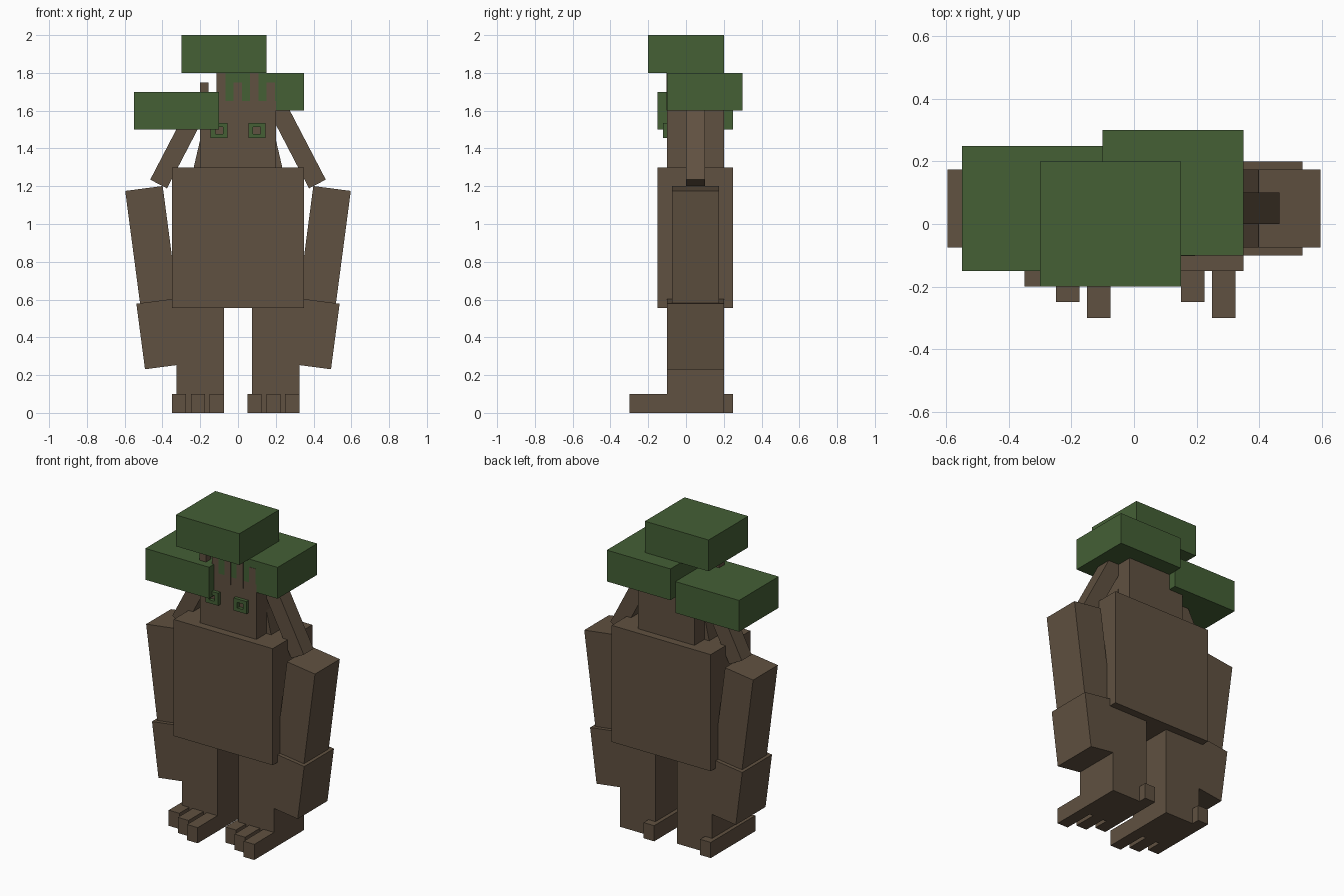
import bpy
import bmesh
from math import radians, sin, cos
from mathutils import Vector

cube = bpy.data.objects.get("Cube")
if cube:
    bpy.data.objects.remove(cube, do_unlink=True)


def make_material(name, rgb):
    mat = bpy.data.materials.new(name)
    mat.use_nodes = True
    color = (*rgb, 1.0)
    mat.diffuse_color = color
    mat.node_tree.nodes["Principled BSDF"].inputs["Base Color"].default_value = color
    return mat


BARK = make_material("bark_brown", (0.117, 0.082, 0.052))
LEAF = make_material("leaf_green", (0.058, 0.115, 0.036))


def box(name, x, y, z, mat=BARK):
    """Box spanning the given (low, high) ranges."""
    bm = bmesh.new()
    bmesh.ops.create_cube(bm, size=1)
    for v in bm.verts:
        v.co = Vector([lo + (c + 0.5) * (hi - lo) for c, (lo, hi) in zip(v.co, (x, y, z))])
    mesh = bpy.data.meshes.new(name)
    bm.to_mesh(mesh)
    bm.free()
    mesh.materials.append(mat)
    obj = bpy.data.objects.new(name, mesh)
    bpy.context.collection.objects.link(obj)
    return obj


def tilted_pair(name, corner, width, length, y, degrees):
    """Mirrored limbs hung from their top outer corner, tilted inward."""
    for side, label in ((1, "left"), (-1, "right")):
        x = sorted((0, -side * width))
        limb = box(f"{label}_{name}", x, y, (-length, 0))
        limb.location = (side * corner[0], 0, corner[1])
        limb.rotation_euler.y = side * radians(degrees)


# Trunk body and head
box("body", (-0.35, 0.35), (-0.15, 0.25), (0.555, 1.3))
box("head", (-0.2, 0.2), (-0.1, 0.2), (1.3, 1.65))

# Jagged splinters along the brow
for i in range(5):
    x = -0.2 + i * 0.0875
    box(f"splinter_{i + 1}", (x, x + 0.045), (-0.102, -0.05), (1.6, 1.8 if i % 2 else 1.75))

# Arms, branches and roots of the neck
tilted_pair("upper_arm", (0.597, 1.175), 0.2, 0.6, (-0.075, 0.175), 7.5)
tilted_pair("forearm", (0.538, 0.578), 0.25, 0.35, (-0.1, 0.2), 7.5)
tilted_pair("branch", (0.257, 1.634), 0.1, 0.45, (0, 0.1), -27.5)
tilted_pair("neck_root", (0.188, 1.5), 0.1, 0.3, (0, 0.1), -13)

# Legs, each with three staggered root toes
for label, x in (("right", -0.35), ("left", 0.05)):
    box(f"{label}_leg", (x + 0.025, x + 0.275), (-0.1, 0.2), (0, 0.56))
    for i in range(3):
        tx, ty = x + 0.1 * i, -0.2 - 0.05 * i
        box(f"{label}_toe_{i + 1}", (tx, tx + 0.075), (ty, ty + 0.45), (0, 0.1))

# Square eye rims
for label, x in (("right", -0.1), ("left", 0.1)):
    for part, edge in (("lower", 1.455), ("upper", 1.513)):
        box(f"{label}_eye_{part}_rim", (x - 0.045, x + 0.045), (-0.122, -0.1),
            (edge, edge + 0.022), LEAF)
    for part, edge in (("inner", x - 0.045), ("outer", x + 0.02)):
        box(f"{label}_eye_{part}_rim", (edge, edge + 0.025), (-0.122, -0.1), (1.477, 1.513), LEAF)

# Leaf clumps
box("top_leaves", (-0.3, 0.15), (-0.2, 0.2), (1.8, 2.0), LEAF)
box("left_leaves", (-0.1, 0.35), (-0.1, 0.3), (1.6, 1.8), LEAF)
box("right_leaves", (-0.55, -0.1), (-0.15, 0.25), (1.5, 1.7), LEAF)
